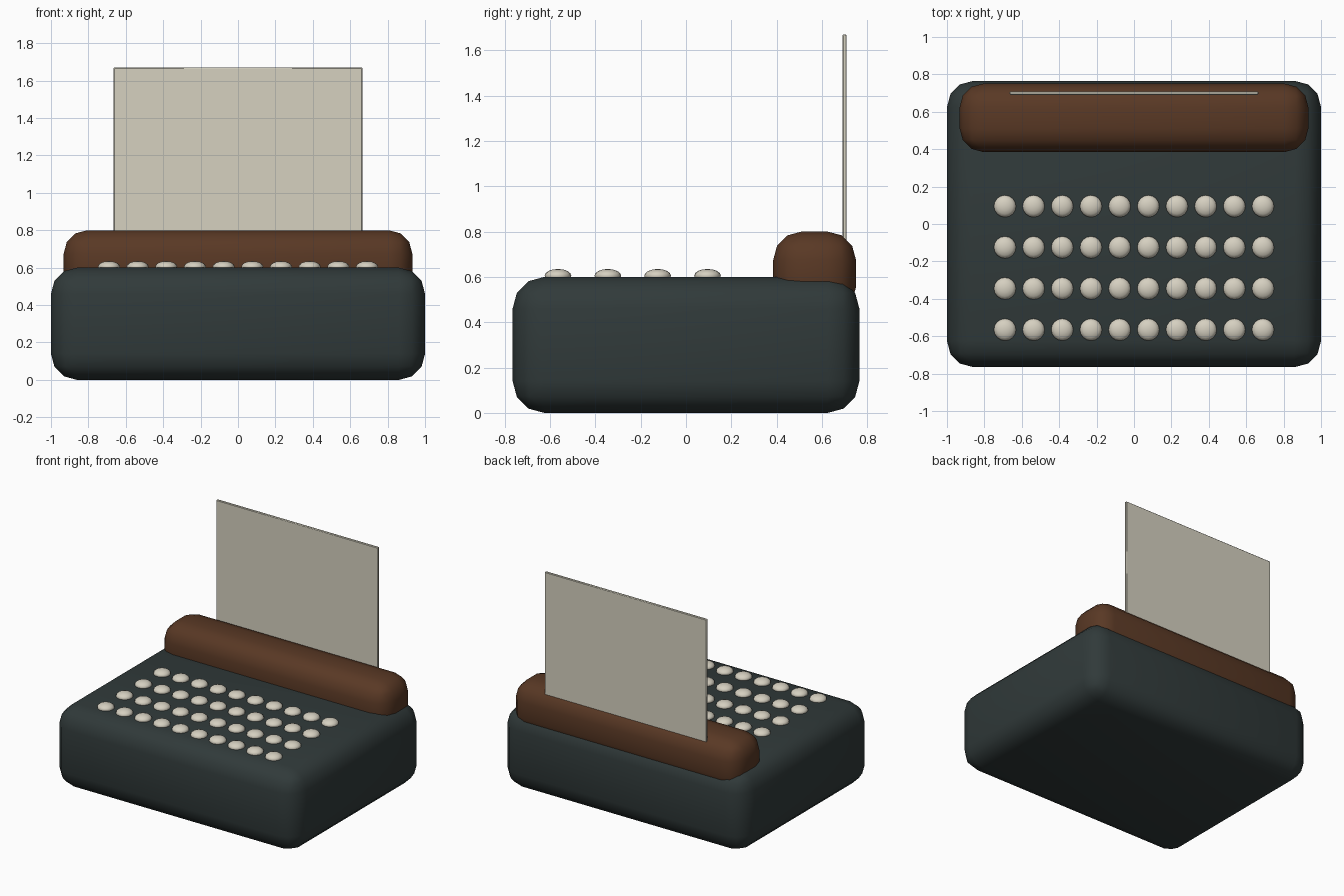
import bpy, math

if "Cube" in bpy.data.objects:
    bpy.data.objects.remove(bpy.data.objects["Cube"])


def material(name, rgb):
    m = bpy.data.materials.new(name)
    m.diffuse_color = (*rgb, 1)
    m.use_nodes = True
    m.node_tree.nodes["Principled BSDF"].inputs["Base Color"].default_value = m.diffuse_color
    return m


DARK = material("dark slate", (0.03, 0.042, 0.042))
BROWN = material("brown", (0.10, 0.04, 0.018))
CREAM = material("cream", (0.67, 0.63, 0.53))
PAPER = material("paper", (0.67, 0.64, 0.53))


def box(name, lo, hi, bevel, segments, mat):
    """Box between two corners with rounded edges."""
    centre = [(a + b) / 2 for a, b in zip(lo, hi)]
    bpy.ops.mesh.primitive_cube_add(size=1, location=centre)
    ob = bpy.context.object
    ob.name = name
    ob.scale = [b - a for a, b in zip(lo, hi)]
    bpy.ops.object.transform_apply(location=False, rotation=False, scale=True)
    mod = ob.modifiers.new("rounding", 'BEVEL')
    mod.width = bevel
    mod.segments = segments
    mod.limit_method = 'NONE'
    bpy.ops.object.modifier_apply(modifier=mod.name)
    ob.data.materials.append(mat)
    bpy.ops.object.shade_smooth_by_angle(angle=math.radians(40))
    return ob


# Main housing, roller and upright sheet
box("body", (-1, -0.765, 0), (1, 0.765, 0.6), 0.14, 3, DARK)
box("roller", (-0.932, 0.385, 0.43), (0.932, 0.75, 0.8), 0.125, 3, BROWN)
box("paper_sheet", (-0.665, 0.691, 0.67), (0.665, 0.709, 1.67), 0.004, 1, PAPER)

# Four rows of ten flattened round keys sharing one mesh
bpy.ops.mesh.primitive_uv_sphere_add(segments=16, ring_count=8, radius=1)
first = bpy.context.object
first.scale = (0.059, 0.059, 0.03)
bpy.ops.object.transform_apply(location=False, rotation=False, scale=True)
first.data.materials.append(CREAM)
bpy.ops.object.shade_smooth()
for row in range(4):
    for col in range(10):
        key = first if row == col == 0 else first.copy()
        if key is not first:
            bpy.context.collection.objects.link(key)
        key.name = f"key_{row + 1}_{col + 1}"
        key.location = (-0.69 + col * 0.1533, -0.565 + row * 0.22, 0.605)
